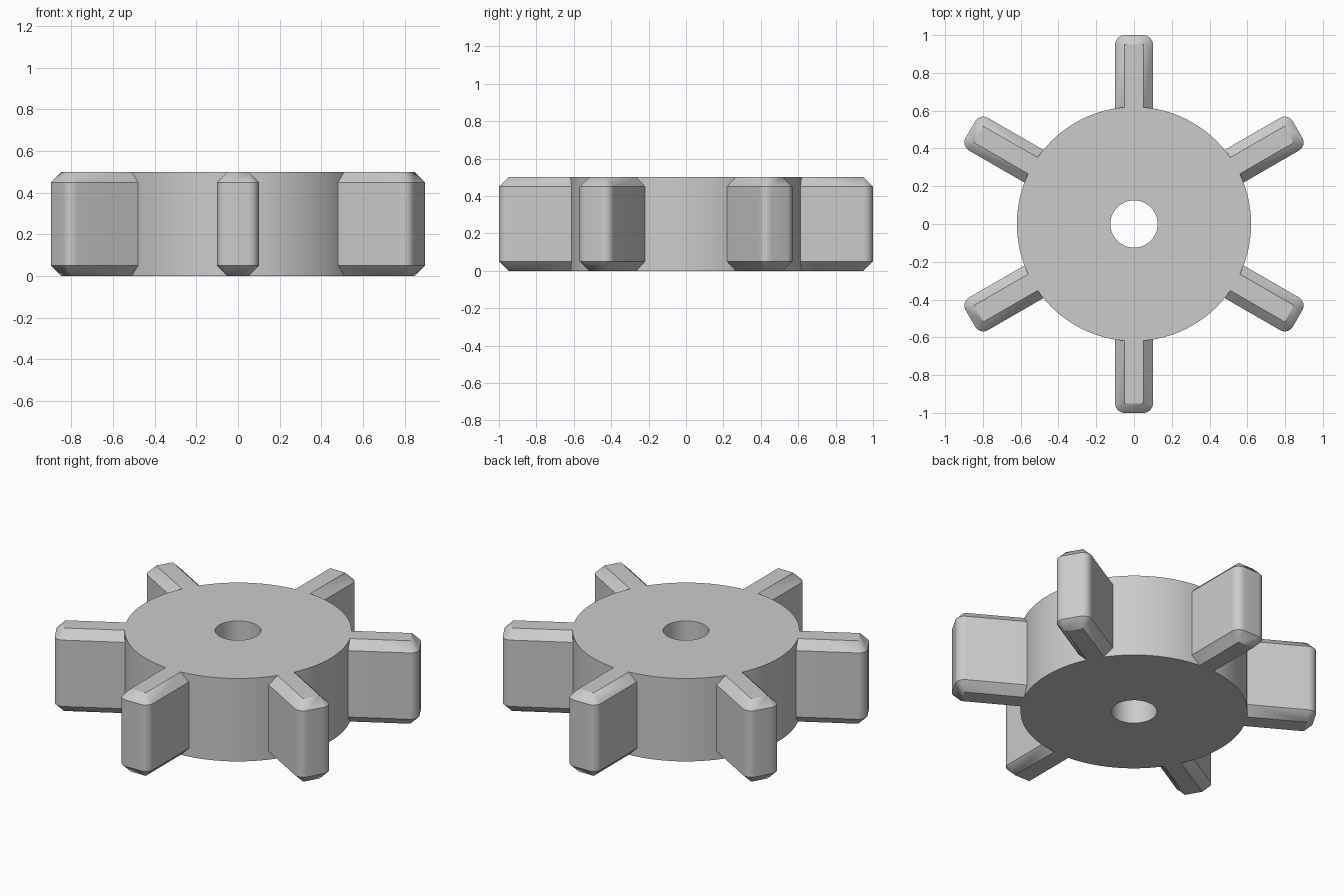
import bpy, bmesh
from math import radians, sin, cos, tau
from mathutils import Matrix, Vector

HEIGHT, CHAMFER = 0.5, 0.05
HUB_R, HOLE_R, BLADE_HALF = 0.62, 0.125, 0.1

cube = bpy.data.objects.get("Cube")
if cube:
    bpy.data.objects.remove(cube, do_unlink=True)

grey = bpy.data.materials.new("plain grey")
grey.use_nodes = True
grey.diffuse_color = (0.6, 0.6, 0.6, 1)
grey.node_tree.nodes["Principled BSDF"].inputs["Base Color"].default_value = (0.6, 0.6, 0.6, 1)


def make_object(name, bm):
    bmesh.ops.recalc_face_normals(bm, faces=bm.faces)
    mesh = bpy.data.meshes.new(name)
    bm.to_mesh(mesh)
    bm.free()
    mesh.materials.append(grey)
    obj = bpy.data.objects.new(name, mesh)
    bpy.context.collection.objects.link(obj)
    return obj


def bridge(bm, a, b):
    for i in range(len(a)):
        j = (i + 1) % len(a)
        bm.faces.new((a[i], a[j], b[j], b[i]))


def add_blade(bm, angle):
    """Rounded-end prism along +x with chamfered top and bottom, turned by angle."""
    root, tip = 0.4, 1 - CHAMFER
    side = BLADE_HALF - CHAMFER
    steps = 8
    arc = [radians(90) * i / steps for i in range(steps + 1)]
    # Each entry pairs a core point with its outward direction
    outline = [(root, -side, 0, -1)]
    outline += [(tip, -side, sin(a), -cos(a)) for a in arc]
    outline += [(tip, side, cos(a), sin(a)) for a in arc]
    outline += [(root, side, 0, 1)]
    turn = Matrix.Rotation(angle, 3, "Z")
    levels = ((0, 0), (CHAMFER, CHAMFER), (HEIGHT - CHAMFER, CHAMFER), (HEIGHT, 0))
    rings = [[bm.verts.new(turn @ Vector((x + dx * r, y + dy * r, z)))
              for x, y, dx, dy in outline] for z, r in levels]
    for lower, upper in zip(rings, rings[1:]):
        bridge(bm, lower, upper)
    bm.faces.new(rings[0])
    bm.faces.new(rings[-1])


# Hub: ring-shaped section swept round the axis
bm = bmesh.new()
section = ((HOLE_R, 0), (HUB_R, 0), (HUB_R, HEIGHT), (HOLE_R, HEIGHT))
sides = 96
loops = [[bm.verts.new((r * cos(tau * i / sides), r * sin(tau * i / sides), z))
          for i in range(sides)] for r, z in section]
for k in range(4):
    bridge(bm, loops[k], loops[(k + 1) % 4])
hub = make_object("paddle_wheel", bm)

# Six blades, fused into the hub
bm = bmesh.new()
for k in range(6):
    add_blade(bm, radians(30 + 60 * k))
bmesh.ops.remove_doubles(bm, verts=bm.verts, dist=0.0001)
blades = make_object("blades", bm)

fuse = hub.modifiers.new("fuse_blades", "BOOLEAN")
fuse.operation, fuse.solver, fuse.object = "UNION", "EXACT", blades
bpy.context.view_layer.objects.active = hub
hub.select_set(True)
bpy.ops.object.modifier_apply(modifier=fuse.name)
bpy.data.objects.remove(blades, do_unlink=True)
bpy.ops.object.shade_smooth_by_angle(angle=radians(25))
